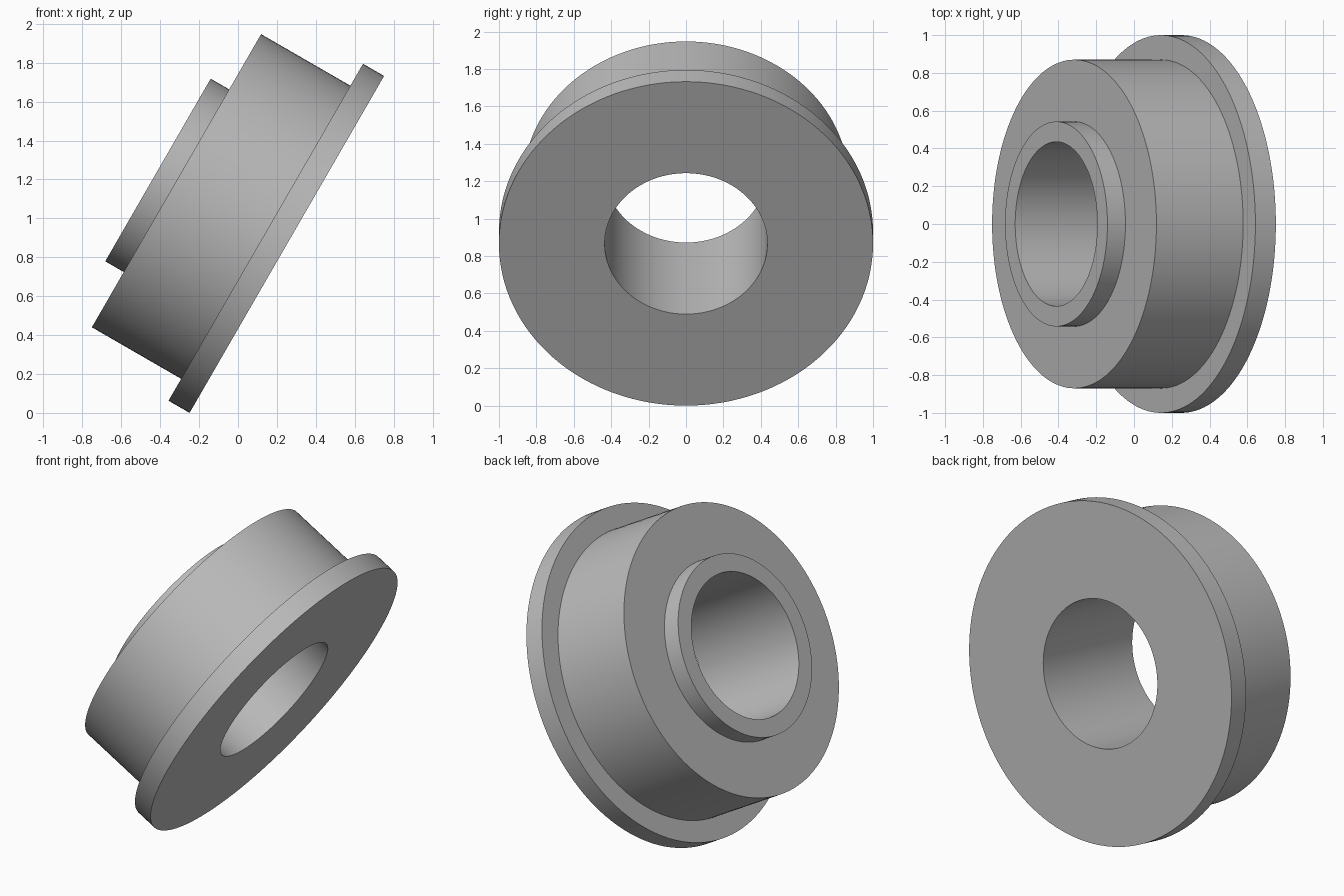
import bpy, bmesh, math
from mathutils import Matrix, Vector

cube = bpy.data.objects.get("Cube")
if cube:
    bpy.data.objects.remove(cube, do_unlink=True)

SEGMENTS = 128
TILT = math.radians(-60)

grey = bpy.data.materials.new("plain_grey")
grey.use_nodes = True
colour = (0.5, 0.5, 0.5, 1)
grey.diffuse_color = colour
grey.node_tree.nodes["Principled BSDF"].inputs["Base Color"].default_value = colour

# Closed cross-section (radius, height): bore, flange, body, raised hub
bore, flange, body, hub = 0.435, 1.0, 0.87, 0.542
flange_top, body_top, hub_top = 0.125, 0.655, 0.765
profile = [(bore, 0), (flange, 0), (flange, flange_top), (body, flange_top),
           (body, body_top), (hub, body_top), (hub, hub_top), (bore, hub_top)]

# Revolve the section around its axis
bm = bmesh.new()
rings = []
for r, z in profile:
    ring = []
    for i in range(SEGMENTS):
        a = math.tau * i / SEGMENTS
        ring.append(bm.verts.new((r * math.cos(a), r * math.sin(a), z)))
    rings.append(ring)
for k, lower in enumerate(rings):
    upper = rings[(k + 1) % len(rings)]
    for i in range(SEGMENTS):
        j = (i + 1) % SEGMENTS
        bm.faces.new((lower[i], lower[j], upper[j], upper[i]))
bmesh.ops.recalc_face_normals(bm, faces=bm.faces)

# Lean the axis towards the right and rest the flange rim on the ground
place = Matrix.Translation(Vector((0.251, 0, -flange * math.sin(TILT))))
bm.transform(place @ Matrix.Rotation(TILT, 4, "Y"))

mesh = bpy.data.meshes.new("flanged_bushing")
bm.to_mesh(mesh)
bm.free()
mesh.materials.append(grey)
bushing = bpy.data.objects.new("flanged_bushing", mesh)
bpy.context.collection.objects.link(bushing)

# Smooth round walls with crisp rims
bpy.context.view_layer.objects.active = bushing
bushing.select_set(True)
bpy.ops.object.shade_smooth_by_angle(angle=math.radians(30))
